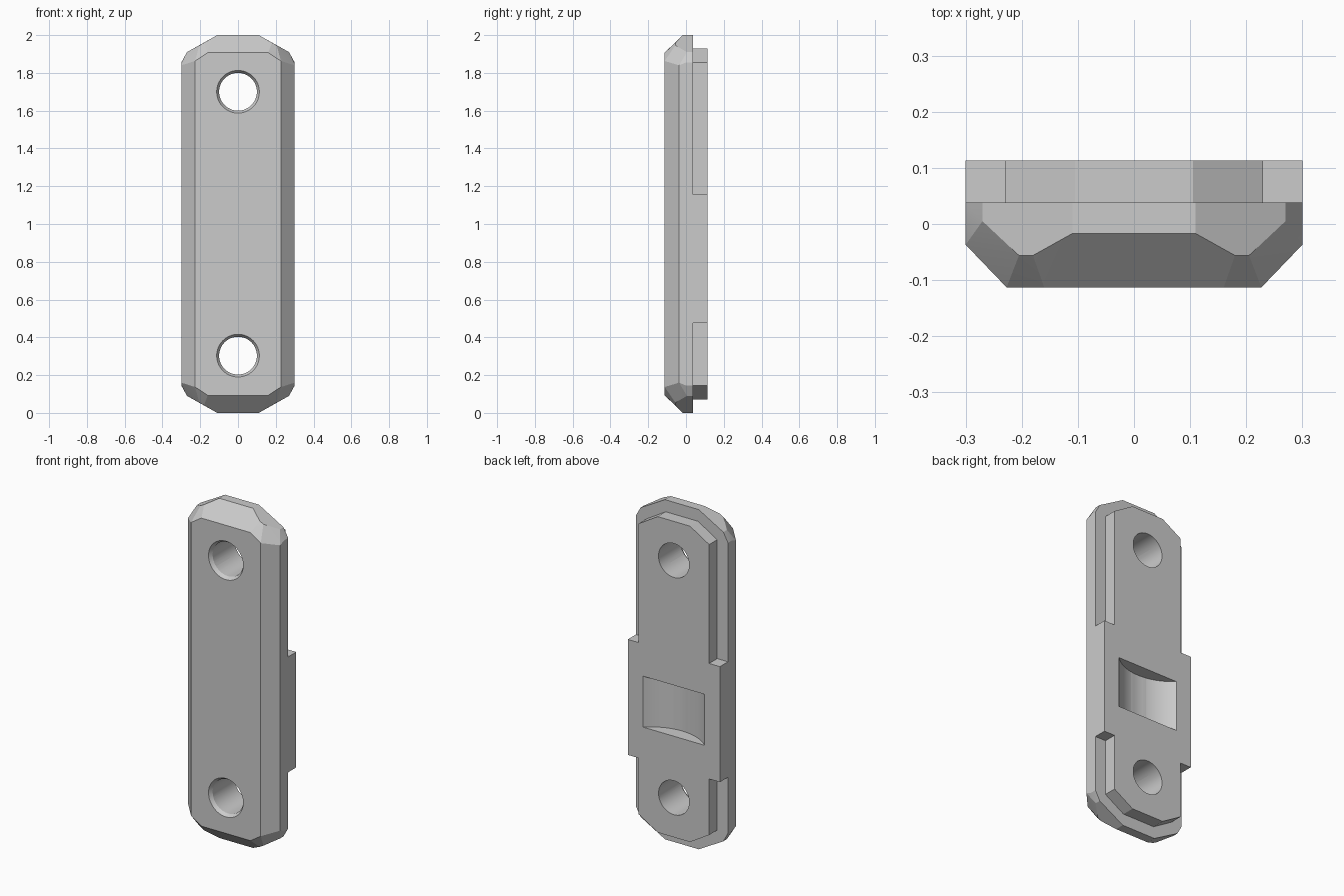
import bpy, bmesh, math
from mathutils import Matrix, Vector

cube = bpy.data.objects.get("Cube")
if cube:
    bpy.data.objects.remove(cube, do_unlink=True)

grey = bpy.data.materials.new("plain_grey")
grey.use_nodes = True
colour = (0.6, 0.6, 0.6, 1)
grey.diffuse_color = colour
grey.node_tree.nodes["Principled BSDF"].inputs["Base Color"].default_value = colour

FRONT, SEAM, BACK = -0.113, 0.038, 0.113
FACE_Y = Matrix.Rotation(-math.pi / 2, 4, 'X')   # turns the z axis to +y


def finish(name, bm):
    bmesh.ops.recalc_face_normals(bm, faces=bm.faces)
    mesh = bpy.data.meshes.new(name)
    bm.to_mesh(mesh)
    bm.free()
    mesh.materials.append(grey)
    obj = bpy.data.objects.new(name, mesh)
    bpy.context.collection.objects.link(obj)
    return obj


def cone(name, r1, r2, depth, centre, turn):
    bm = bmesh.new()
    bmesh.ops.create_cone(bm, cap_ends=True, segments=64, radius1=r1, radius2=r2,
                          depth=depth, matrix=Matrix.Translation(centre) @ turn)
    obj = finish(name, bm)
    obj.hide_render = True
    return obj


# Front plate: hull of one corner mirrored across the width and height
corner = [
    (0.11, SEAM, 1.0), (0.27, SEAM, 0.91), (0.3, SEAM, 0.855),
    (0.11, -0.017, 1.0), (0.18, -0.056, 0.96), (0.205, -0.056, 0.946),
    (0.27, 0.005, 0.91), (0.3, 0.0, 0.855), (0.3, -0.037, 0.84),
    (0.16, FRONT, 0.907), (0.227, FRONT, 0.863),
]
bm = bmesh.new()
for x, y, z in corner:
    for sx in (-1, 1):
        for sz in (-1, 1):
            bm.verts.new((x * sx, y, 1 + z * sz))
hull = bmesh.ops.convex_hull(bm, input=bm.verts[:])
spare = {g for g in hull["geom_interior"] + hull["geom_unused"]
         if isinstance(g, bmesh.types.BMVert)}
bmesh.ops.delete(bm, geom=list(spare), context='VERTS')
bmesh.ops.dissolve_limit(bm, angle_limit=math.radians(2),
                         verts=bm.verts[:], edges=bm.edges[:])
front_plate = finish("front_plate", bm)

# Back pad: clipped outline with a wide tab on each side
half = [(0.105, 0.07), (0.23, 0.145), (0.23, 0.475), (0.3, 0.475),
        (0.3, 1.155), (0.23, 1.155), (0.23, 1.855), (0.105, 1.93)]
outline = half + [(-x, z) for x, z in reversed(half)]
bm = bmesh.new()
face = bm.faces.new([bm.verts.new((x, SEAM, z)) for x, z in outline])
grown = bmesh.ops.extrude_face_region(bm, geom=[face], use_keep_orig=True)
bmesh.ops.translate(bm, vec=(0, BACK - SEAM, 0),
                    verts=[g for g in grown["geom"] if isinstance(g, bmesh.types.BMVert)])
back_pad = finish("back_pad", bm)

# Cutters: two bolt holes with chamfered rims, and a curved pocket in the back
cutters = []
for z in (0.303, 1.7):
    cutters.append(cone("hole_cutter", 0.1, 0.1, 0.5, Vector((0, 0, z)), FACE_Y))
    cutters.append(cone("rim_cutter", 0.126, 0.087, 0.06,
                        Vector((0, FRONT + 0.01, z)), FACE_Y))
chord, sag = 0.2, 0.08
radius = (chord ** 2 + sag ** 2) / (2 * sag)
cutters.append(cone("pocket_cutter", radius, radius, 0.3,
                    Vector((0, BACK - sag + radius, 0.815)), Matrix.Identity(4)))

# Cut both parts, bake the result and smooth the round walls
for part in (front_plate, back_pad):
    for cutter in cutters:
        mod = part.modifiers.new("cut", 'BOOLEAN')
        mod.operation = 'DIFFERENCE'
        mod.solver = 'EXACT'
        mod.object = cutter
    bpy.context.view_layer.update()
    graph = bpy.context.evaluated_depsgraph_get()
    baked = bpy.data.meshes.new_from_object(part.evaluated_get(graph))
    part.modifiers.clear()
    part.data = baked
    bpy.ops.object.select_all(action='DESELECT')
    part.select_set(True)
    bpy.context.view_layer.objects.active = part
    bpy.ops.object.shade_smooth_by_angle(angle=math.radians(12))

for cutter in cutters:
    bpy.data.objects.remove(cutter, do_unlink=True)
